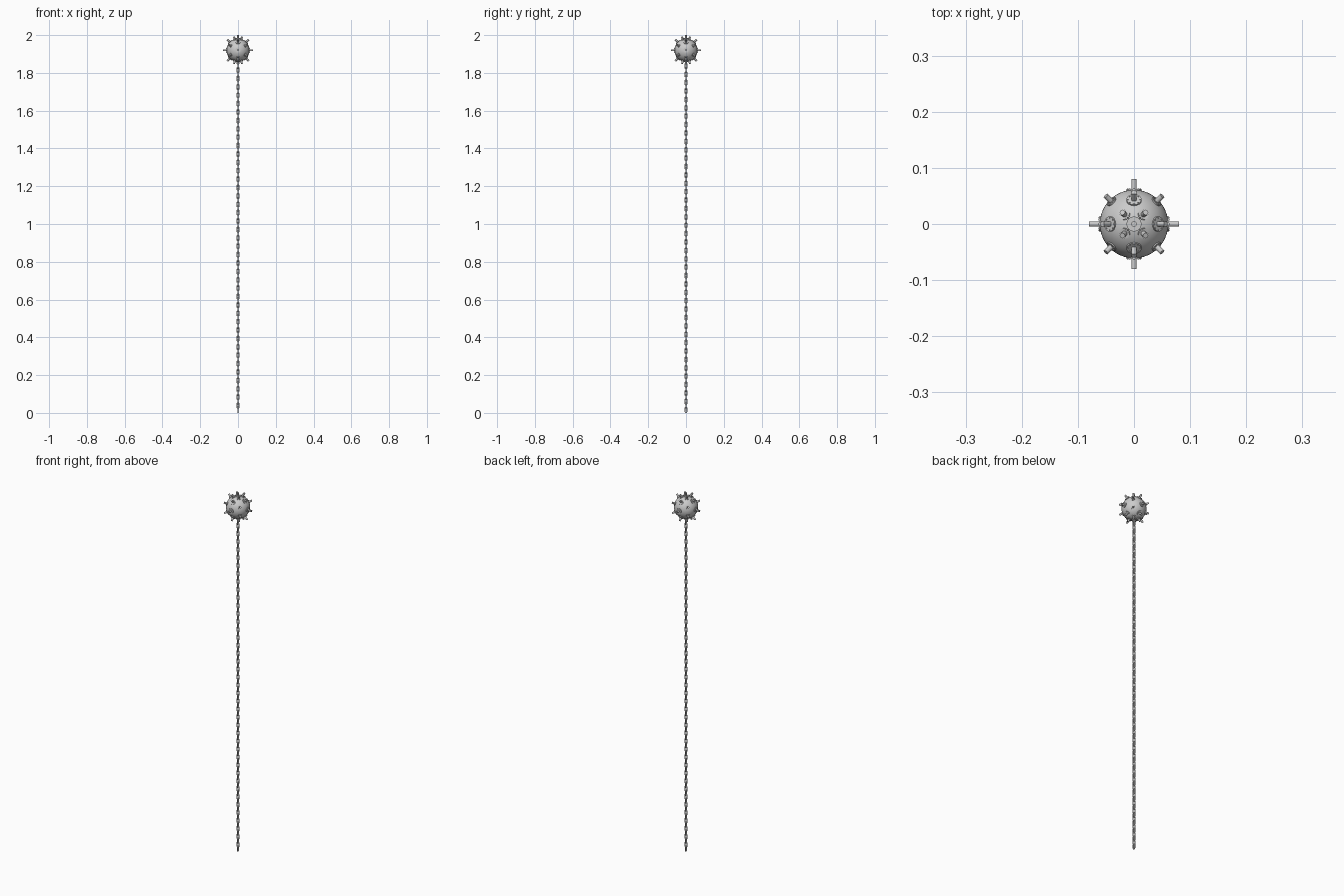
import bpy
from math import sin, cos, pi, radians
from mathutils import Vector

if "Cube" in bpy.data.objects:
    bpy.data.objects.remove(bpy.data.objects["Cube"])

BALL_Z = 1.92
BALL_R = 0.061
CENTRE = Vector((0, 0, BALL_Z))


def smooth(obj):
    bpy.ops.object.select_all(action='DESELECT')
    obj.select_set(True)
    bpy.context.view_layer.objects.active = obj
    bpy.ops.object.shade_smooth_by_angle(angle=radians(40))


def radial_cylinder(name, direction, r, start, end, sides, offset=Vector()):
    """Cylinder pointing out of the ball along a direction."""
    bpy.ops.mesh.primitive_cylinder_add(
        vertices=sides, radius=r, depth=end - start,
        location=CENTRE + offset + direction * (start + end) / 2,
        rotation=direction.to_track_quat('Z', 'Y').to_euler())
    obj = bpy.context.object
    obj.name = name
    smooth(obj)


def stud(azimuth, elevation, collar_r, tip):
    """Spike with a riveted collar at its foot."""
    a, e = radians(azimuth), radians(elevation)
    d = Vector((cos(a) * cos(e), sin(a) * cos(e), sin(e)))
    radial_cylinder("collar", d, collar_r, 0.052, 0.0622, 16)
    radial_cylinder("spike", d, 0.005, 0.05, tip, 10)
    turn = d.to_track_quat('Z', 'Y')
    for k in range(8):
        b = 2 * pi * k / 8
        off = turn @ Vector((cos(b), sin(b), 0)) * (collar_r - 0.0025)
        radial_cylinder("rivet", d, 0.0018, 0.058, 0.0635, 6, off)


# ball
bpy.ops.mesh.primitive_uv_sphere_add(segments=48, ring_count=24, radius=BALL_R, location=CENTRE)
ball = bpy.context.object
ball.name = "ball"
smooth(ball)

# spikes: axis rows, staggered diagonal rows, poles
for k in range(4):
    for elev in (-45, 0, 45):
        stud(90 * k, elev, 0.0135, 0.08)
    for elev in (-67.5, -22.5, 22.5, 67.5):
        stud(90 * k + 45, elev, 0.0095, 0.077)
stud(0, 90, 0.0135, 0.08)
stud(0, -90, 0.0135, 0.068)

# chain: stadium-shaped links, alternately turned a quarter
WIRE, HALF_W, LENGTH, COUNT, PITCH = 0.0028, 0.0088, 0.0332, 84, 0.0222
bend = HALF_W - WIRE
straight = LENGTH / 2 - HALF_W
curve = bpy.data.curves.new("chain", 'CURVE')
curve.dimensions = '3D'
curve.bevel_depth = WIRE
curve.bevel_resolution = 2
for i in range(COUNT):
    zc = LENGTH / 2 + PITCH * i
    spline = curve.splines.new('POLY')
    spline.points.add(13)
    spline.use_cyclic_u = True
    for j in range(14):
        top = j < 7
        a = pi * (j if top else j - 1) / 6
        u = bend * cos(a)
        z = zc + bend * sin(a) + (straight if top else -straight)
        spline.points[j].co = (u, 0, z, 1) if i % 2 else (0, u, z, 1)
chain = bpy.data.objects.new("chain", curve)
bpy.context.collection.objects.link(chain)
bpy.ops.object.select_all(action='DESELECT')
chain.select_set(True)
bpy.context.view_layer.objects.active = chain
bpy.ops.object.convert(target='MESH')
smooth(bpy.context.object)
